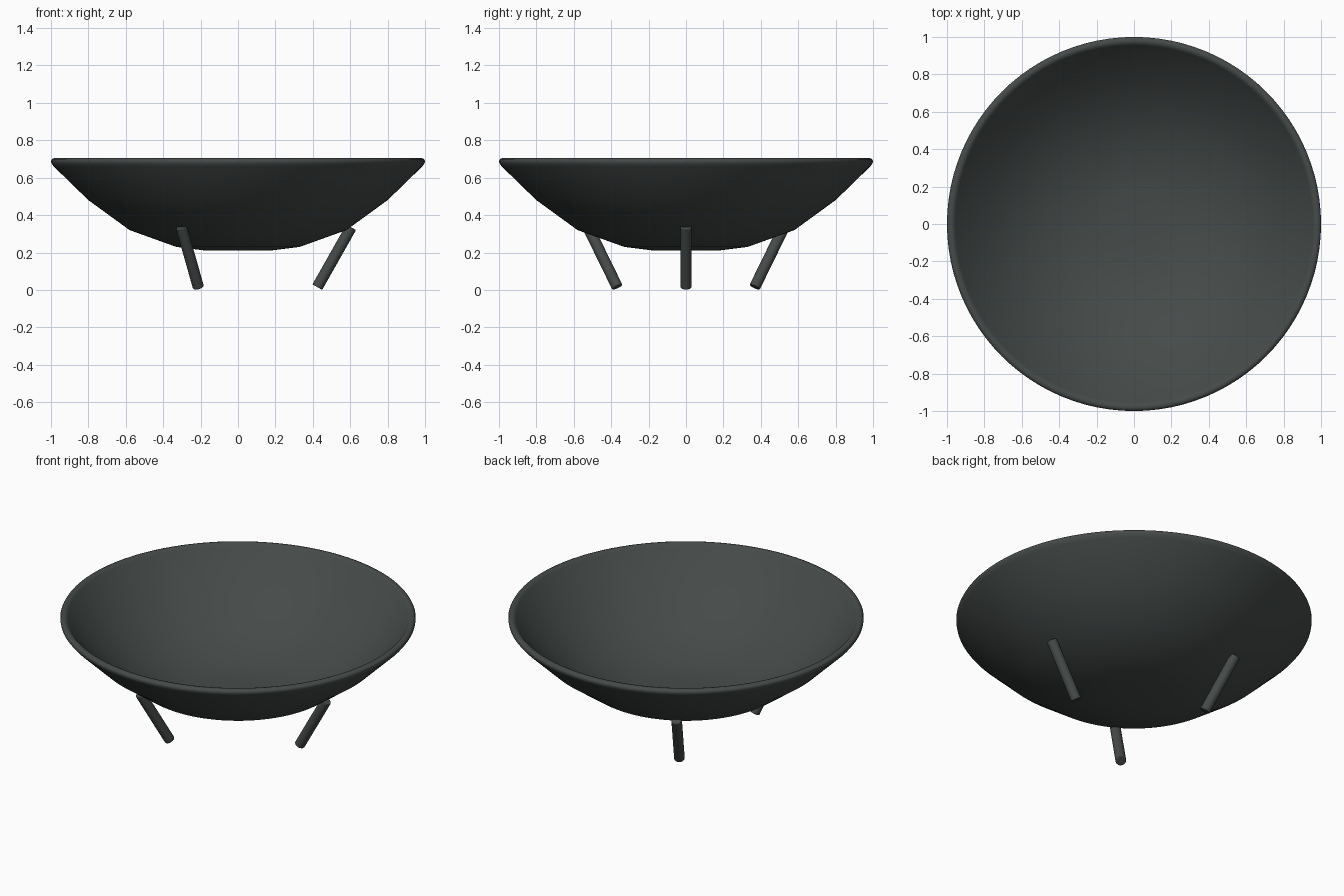
import bpy
import bmesh
from math import pi, cos, sin, radians
from mathutils import Vector

cube = bpy.data.objects.get("Cube")
if cube:
    bpy.data.objects.remove(cube, do_unlink=True)

iron = bpy.data.materials.new("dark iron")
iron.use_nodes = True
colour = (0.06, 0.07, 0.068, 1)
iron.diffuse_color = colour
iron.node_tree.nodes["Principled BSDF"].inputs["Base Color"].default_value = colour


def finish(bm, name, angle):
    """Turn a bmesh into a smooth-shaded iron object."""
    bmesh.ops.recalc_face_normals(bm, faces=bm.faces)
    mesh = bpy.data.meshes.new(name)
    bm.to_mesh(mesh)
    bm.free()
    mesh.materials.append(iron)
    obj = bpy.data.objects.new(name, mesh)
    bpy.context.collection.objects.link(obj)
    bpy.ops.object.select_all(action="DESELECT")
    obj.select_set(True)
    bpy.context.view_layer.objects.active = obj
    bpy.ops.object.shade_smooth_by_angle(angle=radians(angle))
    return obj


# Bowl: closed wall profile (radius, height) spun round the z axis
outer = [(0, 0.21), (0.17, 0.21), (0.33, 0.23), (0.58, 0.32), (0.8, 0.48), (0.985, 0.66)]
rim = [(0.998, 0.678), (1.0, 0.69), (0.995, 0.7), (0.982, 0.705), (0.966, 0.703), (0.956, 0.69)]
inner = [(0.78, 0.504), (0.565, 0.347), (0.32, 0.258), (0.17, 0.238), (0, 0.238)]
bm = bmesh.new()
verts = [bm.verts.new((r, 0, z)) for r, z in outer + rim + inner]
edges = [bm.edges.new(pair) for pair in zip(verts, verts[1:])]
bmesh.ops.spin(bm, geom=verts + edges, cent=(0, 0, 0), axis=(0, 0, 1),
               angle=2 * pi, steps=96, use_duplicate=False)
bmesh.ops.remove_doubles(bm, verts=bm.verts, dist=0.0005)
finish(bm, "bowl", 50)

# Three round legs leaning outwards, spaced evenly
for i, name in enumerate(("left_leg", "back_right_leg", "front_right_leg")):
    turn = 2 * pi * i / 3
    foot = Vector((0.424 * cos(turn), 0.424 * sin(turn), 0.015))
    top = Vector((0.605 * cos(turn), 0.605 * sin(turn), 0.335))
    bm = bmesh.new()
    bmesh.ops.create_cone(bm, cap_ends=True, segments=24, radius1=0.03,
                          radius2=0.03, depth=(top - foot).length)
    leg = finish(bm, name, 40)
    leg.location = (foot + top) / 2
    leg.rotation_euler = (top - foot).to_track_quat("Z", "Y").to_euler()
    bevel = leg.modifiers.new("soft ends", "BEVEL")
    bevel.width = 0.004
    bevel.segments = 2
